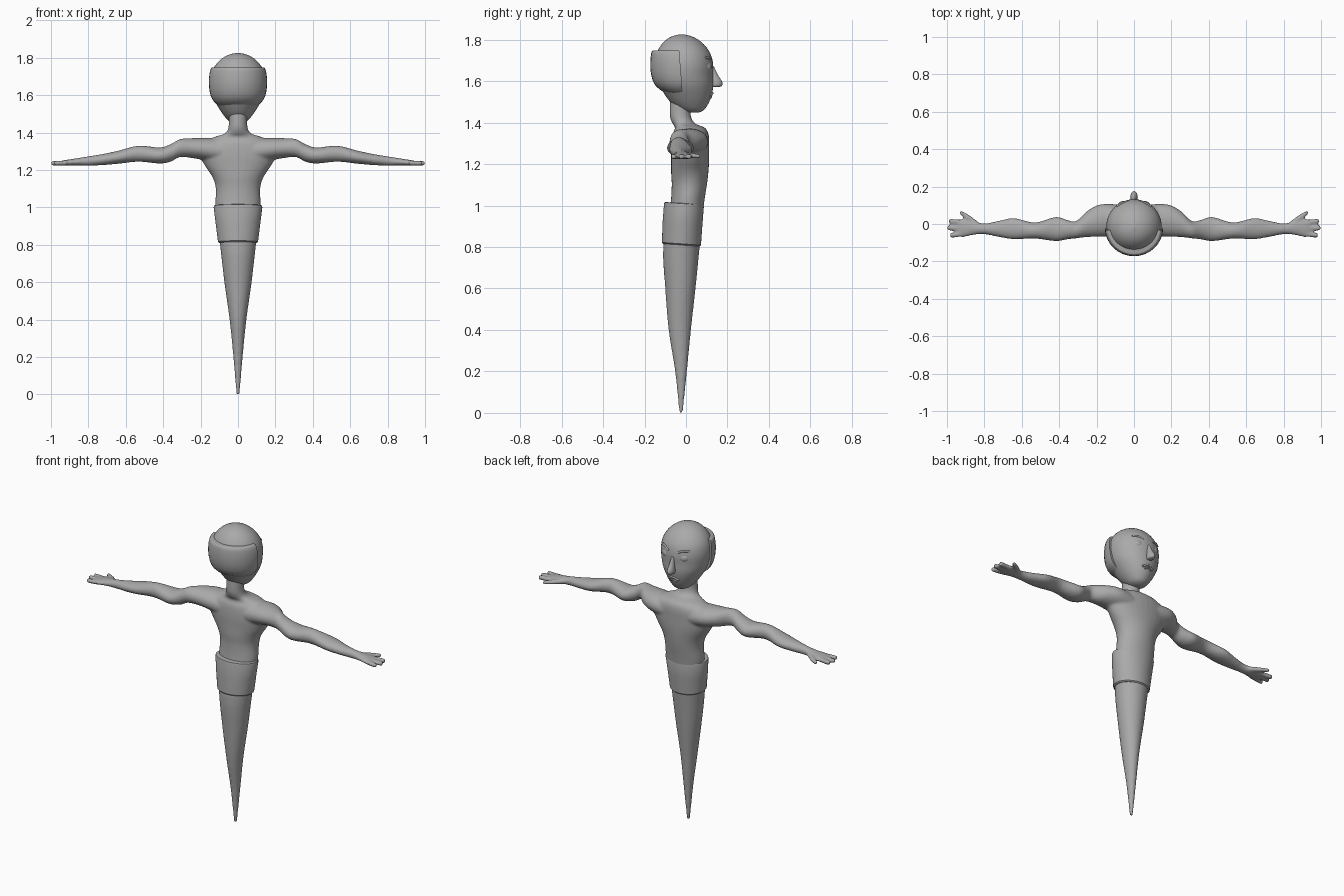
import bpy, bmesh, math
from mathutils import Vector

if "Cube" in bpy.data.objects:
    bpy.data.objects.remove(bpy.data.objects["Cube"])

grey = bpy.data.materials.new("plain grey")
grey.diffuse_color = (0.4, 0.4, 0.4, 1)
grey.use_nodes = True
grey.node_tree.nodes["Principled BSDF"].inputs["Base Color"].default_value = grey.diffuse_color


def smooth_rings(rings, steps):
    """Catmull-Rom interpolation between sparse rings."""
    if steps == 1:
        return rings
    out = []
    for i in range(len(rings) - 1):
        p0, p1, p2, p3 = (rings[max(0, min(len(rings) - 1, i + k))] for k in (-1, 0, 1, 2))
        for s in range(steps):
            t = s / steps
            out.append([0.5 * (2 * b + (c - a) * t + (2 * a - 5 * b + 4 * c - d) * t * t
                               + (3 * b - a - 3 * c + d) * t ** 3)
                        for a, b, c, d in zip(p0, p1, p2, p3)])
    return out + [rings[-1]]


def loft(bm, rings, axis="z", steps=4, n=32, sign=1):
    """z axis rings: z, centre y, half x, half y.  x axis rings: x, centre y, centre z, half y, half z."""
    loops = []
    for r in smooth_rings(rings, steps):
        loop = []
        for k in range(n):
            c, s = math.cos(2 * math.pi * k / n), math.sin(2 * math.pi * k / n)
            if axis == "z":
                co = (r[2] * c, r[1] + r[3] * s, r[0])
            else:
                co = (sign * r[0], r[1] + r[3] * c, r[2] + r[4] * s)
            loop.append(bm.verts.new(co))
        loops.append(loop)
    for a, b in zip(loops, loops[1:]):
        for k in range(n):
            bm.faces.new((a[k], a[(k + 1) % n], b[(k + 1) % n], b[k]))
    bm.faces.new(loops[0])
    bm.faces.new(loops[-1])


def finish(bm, name, angle=40):
    bmesh.ops.recalc_face_normals(bm, faces=bm.faces)
    me = bpy.data.meshes.new(name)
    bm.to_mesh(me)
    bm.free()
    ob = bpy.data.objects.new(name, me)
    bpy.context.collection.objects.link(ob)
    me.materials.append(grey)
    bpy.ops.object.select_all(action="DESELECT")
    ob.select_set(True)
    bpy.context.view_layer.objects.active = ob
    bpy.ops.object.shade_smooth_by_angle(angle=math.radians(angle))
    return ob


# Body: tapering tail, torso and neck
bm = bmesh.new()
loft(bm, [(0, -.024, .009, .009), (.2, -.024, .025, .029), (.4, -.03, .045, .054),
          (.6, -.027, .073, .073), (.8, -.022, .096, .088), (1.0, .005, .119, .081),
          (1.1, .016, .119, .085), (1.16, .018, .136, .09), (1.22, .02, .175, .092),
          (1.28, .02, .205, .092), (1.34, .022, .19, .088), (1.375, .02, .13, .072),
          (1.395, -.01, .07, .055), (1.43, -.027, .051, .051), (1.5, -.027, .048, .05),
          (1.57, -.02, .05, .05)])
for sign in (1, -1):
    # Arm and palm
    loft(bm, [(.08, .02, 1.30, .085, .07), (.18, .018, 1.312, .087, .06), (.25, 0, 1.317, .07, .053),
              (.31, -.031, 1.317, .046, .048), (.36, -.03, 1.291, .053, .047),
              (.42, -.027, 1.277, .065, .043), (.53, -.035, 1.287, .043, .043),
              (.64, -.025, 1.268, .057, .035), (.72, -.026, 1.256, .044, .03),
              (.8, -.026, 1.248, .029, .025), (.86, -.022, 1.243, .037, .02),
              (.91, -.022, 1.239, .049, .016), (.94, -.022, 1.237, .045, .013)],
         axis="x", sign=sign, n=24)
    # Fingers
    for y, tip in ((.015, .99), (-.022, 1.0), (-.06, .985)):
        loft(bm, [(.9, y * .8 - .004, 1.238, .014, .013), (tip - .01, y, 1.236, .014, .013),
                  (tip, y, 1.236, .009, .008)], axis="x", sign=sign, n=12)
    # Thumb
    loft(bm, [(.83, -.01, 1.243, .02, .015), (.88, .028, 1.24, .02, .014),
              (.92, .056, 1.238, .014, .012), (.932, .062, 1.238, .007, .007)],
         axis="x", sign=sign, n=12)
body = finish(bm, "body")
rm = body.modifiers.new("merge", "REMESH")
rm.mode = "VOXEL"
rm.voxel_size = .007
rm.use_smooth_shade = True
sm = body.modifiers.new("soften", "SMOOTH")
sm.factor, sm.iterations = .5, 8

# Waist band, tilted slightly
bm = bmesh.new()
loft(bm, [(.808, -.022, .100, .088), (.814, -.022, .107, .094), (.91, -.017, .119, .096),
          (1.0, -.01, .130, .096), (1.008, -.01, .128, .094), (1.01, -.01, .122, .088)], steps=1, n=48)
for v in bm.verts:
    v.co.z -= .07 * v.co.y
finish(bm, "waist_band")

# Head
bm = bmesh.new()
loft(bm, [(1.448, .035, .02, .025), (1.46, .03, .048, .055), (1.49, .02, .075, .087),
          (1.53, .012, .102, .111), (1.58, .002, .129, .13), (1.63, -.007, .143, .138),
          (1.68, -.01, .147, .141), (1.73, -.012, .137, .131), (1.77, -.015, .113, .108),
          (1.80, -.018, .08, .077), (1.818, -.02, .043, .042), (1.826, -.02, .005, .005)], n=48)
finish(bm, "head", 60)

# Hair shell wrapped round the back of the head
bm = bmesh.new()
loft(bm, [(1.53, -.02, .08, .055), (1.55, -.02, .112, .092), (1.575, -.02, .136, .124),
          (1.61, -.02, .150, .143), (1.66, -.02, .156, .152), (1.71, -.02, .154, .151),
          (1.742, -.02, .146, .146), (1.748, -.02, .138, .138)], n=32, steps=2)
bmesh.ops.triangulate(bm, faces=[f for f in bm.faces if len(f.verts) > 4])
cut = bmesh.ops.bisect_plane(bm, geom=bm.verts[:] + bm.edges[:] + bm.faces[:],
                             plane_co=(0, -.025, 1.65), plane_no=(0, 1, .08), clear_outer=True)
bmesh.ops.holes_fill(bm, edges=[e for e in bm.edges if e.is_boundary], sides=0)
finish(bm, "hair", 35)

# Nose
bm = bmesh.new()
loft(bm, [(1.572, .135, .008, .025), (1.577, .138, .018, .034), (1.595, .14, .02, .035),
          (1.63, .133, .014, .021), (1.67, .123, .008, .012)], n=16)
finish(bm, "nose", 60)

# Eyes
for side, sign in (("left", 1), ("right", -1)):
    bpy.ops.mesh.primitive_uv_sphere_add(segments=24, ring_count=12, radius=1,
                                         location=(sign * .062, .104, 1.668))
    eye = bpy.context.object
    eye.name = side + "_eye"
    eye.scale = (.028, .018, .024)
    eye.rotation_euler.z = -sign * .45
    eye.data.materials.append(grey)
    bpy.ops.object.shade_smooth()


# Brows and lips as thin tubes
def tube(name, points, radius):
    cu = bpy.data.curves.new(name, "CURVE")
    cu.dimensions = "3D"
    cu.bevel_depth, cu.bevel_resolution, cu.use_fill_caps = radius, 2, True
    sp = cu.splines.new("BEZIER")
    sp.bezier_points.add(len(points) - 1)
    for bp, co in zip(sp.bezier_points, points):
        bp.co = Vector(co)
        bp.handle_left_type = bp.handle_right_type = "AUTO"
    cu.materials.append(grey)
    bpy.context.collection.objects.link(bpy.data.objects.new(name, cu))


for side, s in (("left", 1), ("right", -1)):
    tube(side + "_brow", [(s * .03, .122, 1.7), (s * .062, .112, 1.712), (s * .092, .094, 1.712)], .006)
tube("upper_lip", [(-.036, .117, 1.528), (0, .127, 1.542), (.036, .117, 1.528)], .006)
tube("lower_lip", [(-.022, .118, 1.519), (0, .122, 1.526), (.022, .118, 1.519)], .005)
